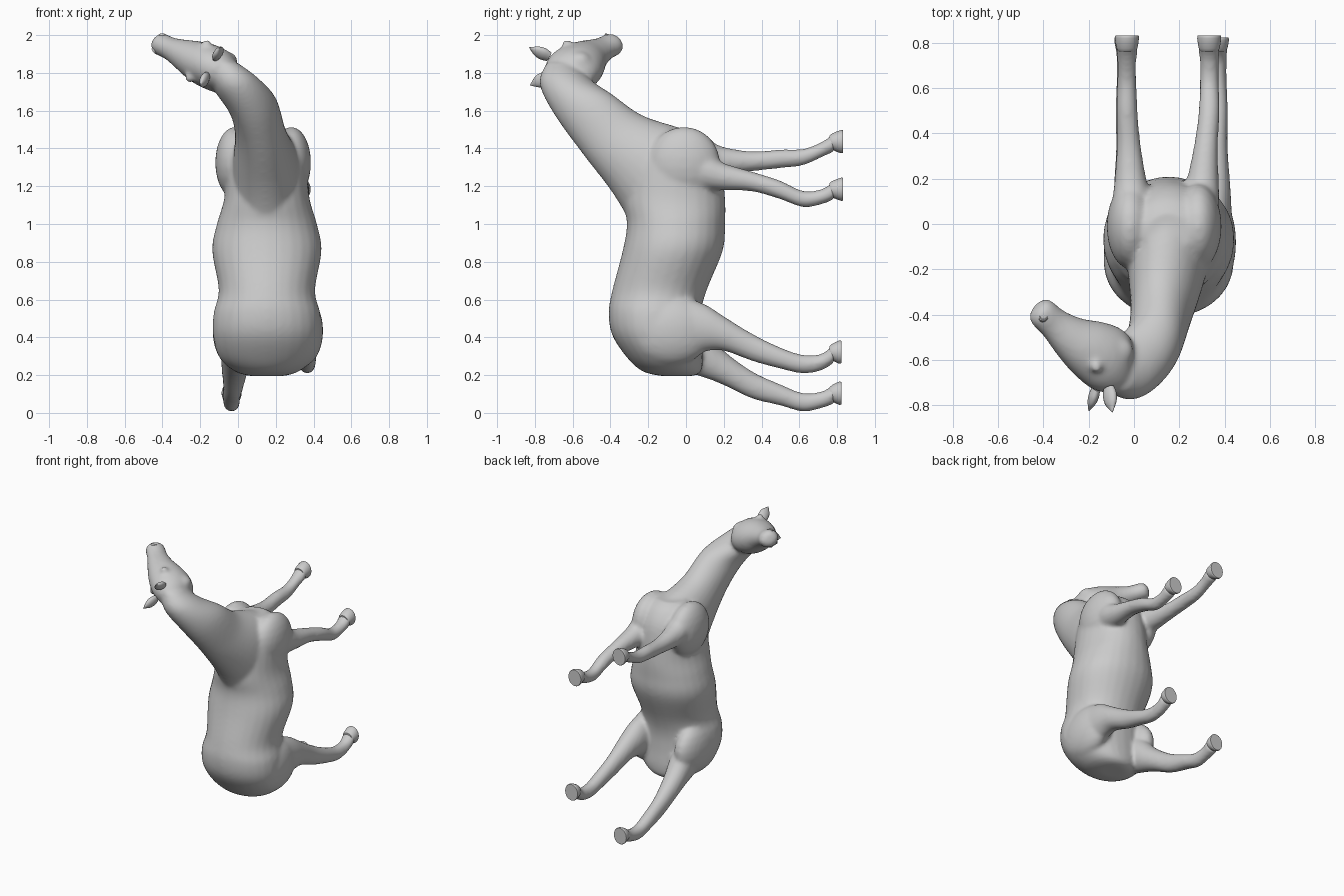
import bpy, bmesh, math
from mathutils import Vector as V

if "Cube" in bpy.data.objects:
    bpy.data.objects.remove(bpy.data.objects["Cube"])


def spline(a, b, c, d, t):
    return 0.5 * (2*b + (c - a)*t + (2*a - 5*b + 4*c - d)*t*t + (3*b - a - 3*c + d)*t**3)


def loft(bm, secs, steps=5, n=28, p=2.0):
    """Skin closed rings; each section is (centre, half axis u, half axis v)."""
    secs = [tuple(V(q) for q in s) for s in secs]
    full = []
    for i in range(len(secs) - 1):
        k = [secs[max(i-1, 0)], secs[i], secs[i+1], secs[min(i+2, len(secs)-1)]]
        for j in range(steps):
            full.append([spline(k[0][m], k[1][m], k[2][m], k[3][m], j/steps) for m in range(3)])
    full.append(secs[-1])
    rings = []
    for c, u, v in full:
        ring = []
        for i in range(n):
            a = 2*math.pi*i/n
            ca, sa = math.cos(a), math.sin(a)
            ring.append(bm.verts.new(c + u*math.copysign(abs(ca)**(2/p), ca)
                                     + v*math.copysign(abs(sa)**(2/p), sa)))
        rings.append(ring)
    for r, s in zip(rings, rings[1:]):
        for i in range(n):
            bm.faces.new((r[i], r[(i+1) % n], s[(i+1) % n], s[i]))
    bm.faces.new(rings[0][::-1])
    bm.faces.new(rings[-1])


def ball(bm, c, rx, ry, rz):
    angles = [math.radians(-88 + 16*i) for i in range(12)]
    loft(bm, [(V(c) + V((0, 0, rz*math.sin(a))), (rx*math.cos(a), 0, 0), (0, ry*math.cos(a), 0))
              for a in angles], steps=1)


def finish(name, bm):
    bmesh.ops.recalc_face_normals(bm, faces=bm.faces)
    me = bpy.data.meshes.new(name)
    bm.to_mesh(me)
    bm.free()
    ob = bpy.data.objects.new(name, me)
    bpy.context.collection.objects.link(ob)
    bpy.ops.object.select_all(action='DESELECT')
    ob.select_set(True)
    bpy.context.view_layer.objects.active = ob
    bpy.ops.object.shade_smooth_by_angle(angle=math.radians(40))
    return ob


body = bmesh.new()

# torso: z, half width, y min, y max
MID = .153
torso = [(.195, .09, -.13, .04), (.22, .17, -.23, .08), (.29, .25, -.31, .09), (.41, .285, -.39, .08),
         (.53, .282, -.41, .08), (.65, .255, -.39, .11), (.86, .29, -.335, .195), (1.0, .265, -.313, .207),
         (1.14, .225, -.33, .207), (1.34, .205, -.29, .18), (1.45, .16, -.2, .12), (1.5, .1, -.13, .05)]
loft(body, [((MID, (c+d)/2, z), (w, 0, 0), (0, (d-c)/2, 0)) for z, w, c, d in torso], p=2.1)

# shoulders and haunches, one per side
for s in (-1, 1):
    ball(body, (.133 + s*.15, -.01, 1.325), .104, .19, .19)
    ball(body, (.158 + s*.19, -.08, .435), .103, .22, .185)

# neck: crest y z, throat y z, x centre, half width
neck = [(-.25, .88, .1, 1.38, .15, .16), (-.31, 1.03, .05, 1.48, .15, .18), (-.40, 1.18, -.05, 1.515, .143, .168),
        (-.55, 1.375, -.23, 1.575, .12, .136), (-.69, 1.57, -.38, 1.675, .08, .122),
        (-.775, 1.74, -.48, 1.74, -.01, .115), (-.74, 1.85, -.54, 1.80, -.08, .08)]
loft(body, [((x, (a+c)/2, (b+d)/2), (0, (a-c)/2, (b-d)/2), (w, 0, .3*w if b > 1.5 else 0))
            for a, b, c, d, x, w in neck])

# head: distance along face, offset to jaw, half depth, half width
F = V((-.714, .622, .323))
L = V((.45, 0, .89)).normalized()
D = F.cross(L)
O = V((-.10, -.67, 1.812))
head = [(-.06, .02, .05, .05), (-.035, .02, .09, .08), (.03, .04, .14, .11), (.1, .042, .147, .118),
        (.18, .03, .13, .108), (.27, .012, .097, .083), (.36, .008, .073, .062), (.445, .01, .066, .058),
        (.475, .01, .035, .03)]
loft(body, [(O + F*s + D*o, D*h, L*w) for s, o, h, w in head])
for s in (-1, 1):
    ball(body, O + F*.12 - D*.045 + L*s*.1, .026, .026, .026)     # eye
    ball(body, O + F*.06 + D*.09 + L*s*.06, .065, .065, .055)     # cheek

# legs: shared stations and thickness per pair, own height path per leg
stations = [-.05, .1, .2, .35, .5, .62, .72, .785]
pairs = {
    "front": (.832, [.125, .1, .073, .053, .05, .044, .041, .05], [.08, .086, .07, .053, .047, .043, .043, .052],
              {"right": (.275, .332, [1.31, 1.28, 1.25, 1.225, 1.18, 1.132, 1.145, 1.18]),
               "left": (0, -.031, [1.36, 1.35, 1.335, 1.332, 1.345, 1.354, 1.395, 1.432])}),
    "hind": (.822, [.17, .125, .092, .073, .057, .05, .045, .052], [.095, .083, .07, .054, .049, .044, .043, .052],
             {"right": (.34, .366, [.46, .45, .42, .347, .29, .258, .27, .318]),
              "left": (0, -.034, [.40, .31, .238, .148, .095, .056, .07, .1])})}
for pair, (end, high, wide, sides) in pairs.items():
    for side, (x0, x1, path) in sides.items():
        loft(body, [((x0 + (x1 - x0)*min(1, i/4), y, z), (w, 0, 0), (0, 0, h))
                    for i, (y, z, h, w) in enumerate(zip(stations, path, high, wide))])
        # hoof with a flat sole
        z = path[-1]
        hoof = bmesh.new()
        loft(hoof, [((x1, y, z + .004), (w, 0, 0), (0, 0, h)) for y, w, h in
                    ((.76, .036, .032), (.775, .046, .044), (end - .012, .053, .061), (end, .051, .059))], steps=2)
        finish(pair + "_" + side + "_hoof", hoof)

# fuse the body parts into one smooth skin
ob = finish("horse_body", body)
m = ob.modifiers.new("fuse", 'REMESH')
m.mode = 'VOXEL'
m.voxel_size = .012
m.use_smooth_shade = True
m = ob.modifiers.new("soften", 'SMOOTH')
m.factor = .5
m.iterations = 12

for side, s, tip in (("right", 1, (-.095, -.83, 1.935)), ("left", -1, (-.2, -.825, 1.735))):
    # ear: flattened, pointed leaf shape
    base = O - D*.07 + L*s*.06
    axis = V(tip) - base
    u = axis.cross(F).normalized()
    v = axis.cross(u).normalized()
    ear = bmesh.new()
    loft(ear, [(base + axis*t, u*w, v*w*.6) for t, w in
               ((0, .03), (.3, .038), (.6, .032), (.85, .014), (1, .002))], n=16)
    finish(side + "_ear", ear)
    # nostril rim
    c = O + F*.437 - D*.012 + L*s*.045
    n = (L*s + F*.6).normalized()
    u = n.cross(D).normalized()
    v = n.cross(u)
    nostril = bmesh.new()
    loft(nostril, [(c + n*t, u*r, v*r*1.2) for t, r in
                   ((-.01, .022), (.004, .02), (.005, .014), (-.004, .01))], steps=2, n=16)
    finish(side + "_nostril", nostril)
